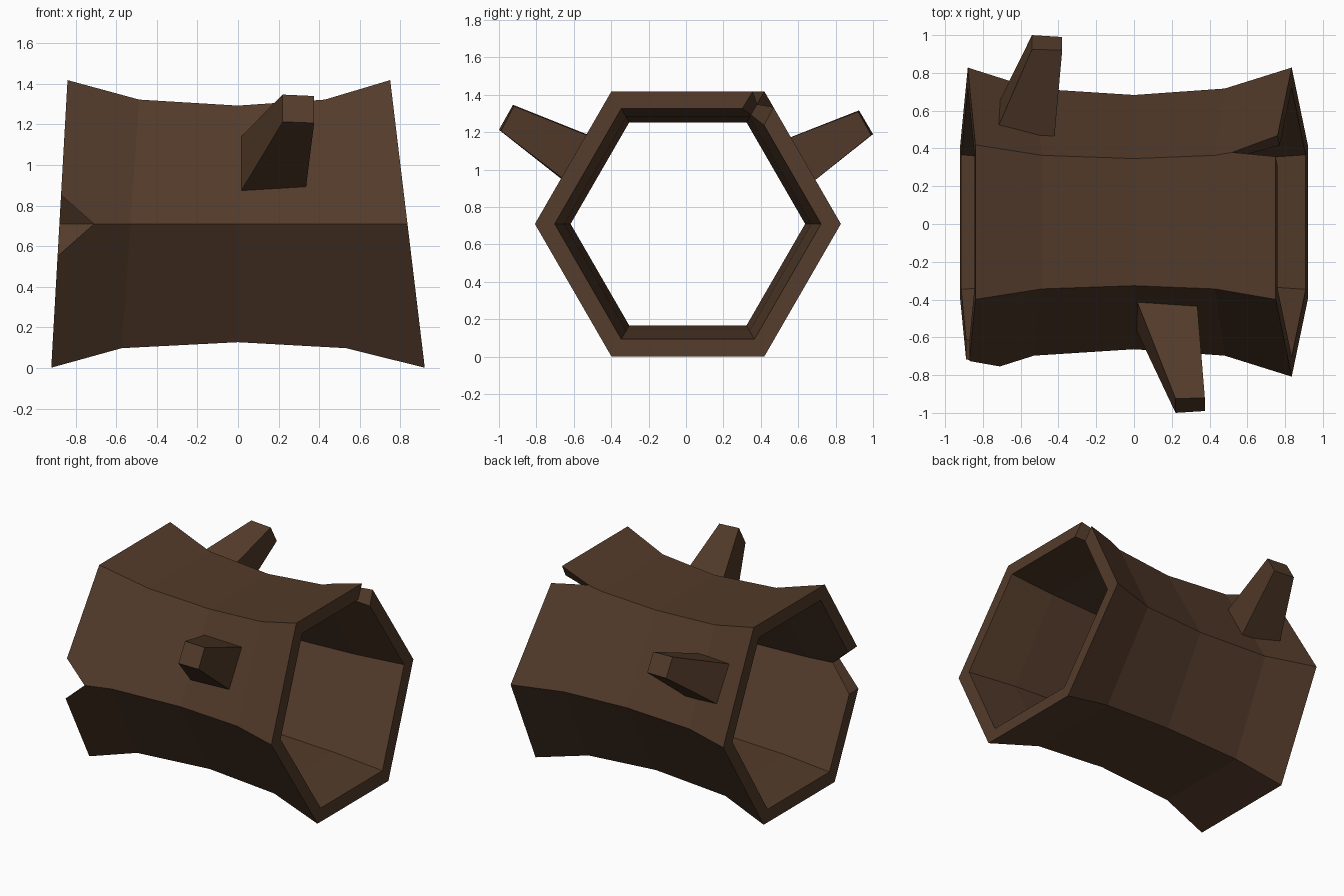
import bpy, bmesh
from math import cos, sin, radians
from mathutils import Vector

if "Cube" in bpy.data.objects:
    bpy.data.objects.remove(bpy.data.objects["Cube"])

bark = bpy.data.materials.new("bark_brown")
bark.diffuse_color = (0.085, 0.043, 0.023, 1)
bark.use_nodes = True
bark.node_tree.nodes["Principled BSDF"].inputs["Base Color"].default_value = bark.diffuse_color

CY, CZ = 0.01, 0.71          # axis of the log
# station: x at axis height, x shift at the bottom, outer radius, inner radius
STATIONS = [(-0.88, -0.04, 0.818, 0.712),
            (-0.53, -0.05, 0.707, 0.660),
            (0.00, 0.00, 0.673, 0.627),
            (0.48, 0.06, 0.707, 0.660),
            (0.835, 0.085, 0.818, 0.712)]


def make_object(name, bm):
    bmesh.ops.recalc_face_normals(bm, faces=bm.faces)
    me = bpy.data.meshes.new(name)
    bm.to_mesh(me)
    bm.free()
    ob = bpy.data.objects.new(name, me)
    bpy.context.collection.objects.link(ob)
    me.materials.append(bark)
    return ob


def loft(name, rings, closed=False):
    """Bridge rings of points; cap the ends, or join last to first."""
    bm = bmesh.new()
    vs = [[bm.verts.new(p) for p in r] for r in rings]
    n = len(vs[0])
    pairs = list(zip(vs, vs[1:])) + ([(vs[-1], vs[0])] if closed else [])
    for a, b in pairs:
        for i in range(n):
            j = (i + 1) % n
            bm.faces.new((a[i], a[j], b[j], b[i]))
    if not closed:
        bm.faces.new(vs[0])
        bm.faces.new(vs[-1])
    return make_object(name, bm)


def hexagon(x, shift, r):
    pts = []
    for k in range(6):
        a = radians(60 * k)
        z = r * sin(a)
        pts.append((x - shift * z / 0.707, CY + r * cos(a), CZ + z))
    return pts


# hollow hexagonal log: outside going right, inside coming back
outer = [hexagon(x, s, ro) for x, s, ro, ri in STATIONS]
inner = [hexagon(x, s, ri) for x, s, ro, ri in reversed(STATIONS)]
log = loft("hollow_log", outer + inner, closed=True)


def notch(name, angle, tip_x, mouth_x, w_minus, w_plus):
    """V-shaped split in a rim, cut radially at a corner of the hexagon."""
    a = radians(angle)
    rad = Vector((0, cos(a), sin(a)))
    tan = Vector((0, -sin(a), cos(a)))
    c = Vector((0, CY, CZ))
    k = 2.0                  # run the wedge out beyond the rim
    far_x = tip_x + (mouth_x - tip_x) * k
    rings = []
    for r in (0.45, 1.1):
        o = c + rad * r
        rings.append([o + Vector((tip_x, 0, 0)),
                      o + Vector((far_x, 0, 0)) - tan * w_minus * k,
                      o + Vector((far_x, 0, 0)) + tan * w_plus * k])
    cutter = loft(name, rings)
    cutter.hide_render = True
    mod = log.modifiers.new(name, 'BOOLEAN')
    mod.operation = 'DIFFERENCE'
    mod.solver = 'EXACT'
    mod.object = cutter
    bpy.context.view_layer.objects.active = log
    bpy.ops.object.modifier_apply(modifier=name)
    bpy.data.objects.remove(cutter)


notch("left_split", 180, -0.71, -0.88, 0.15, 0.15)
notch("right_split", 60, 0.52, 0.76, 0.085, 0.056)


def branch(name, base, tip):
    """Tapered four-sided stub, base sunk slightly into the wall."""
    base = [Vector(p) for p in base]
    tip = [Vector(p) for p in tip]
    sunk = [b + (b - t).normalized() * 0.03 for b, t in zip(base, tip)]
    loft(name, [sunk, tip])


branch("front_branch",
       [(0.02, -0.577, 0.88), (0.335, -0.577, 0.89), (0.335, -0.43, 1.145), (0.02, -0.42, 1.145)],
       [(0.22, -1.0, 1.213), (0.375, -0.99, 1.207), (0.375, -0.92, 1.34), (0.22, -0.925, 1.347)])
branch("back_branch",
       [(-0.72, 0.635, 0.90), (-0.42, 0.61, 0.88), (-0.42, 0.475, 1.14), (-0.715, 0.525, 1.16)],
       [(-0.54, 1.0, 1.19), (-0.38, 0.99, 1.185), (-0.38, 0.92, 1.31), (-0.54, 0.925, 1.317)])
